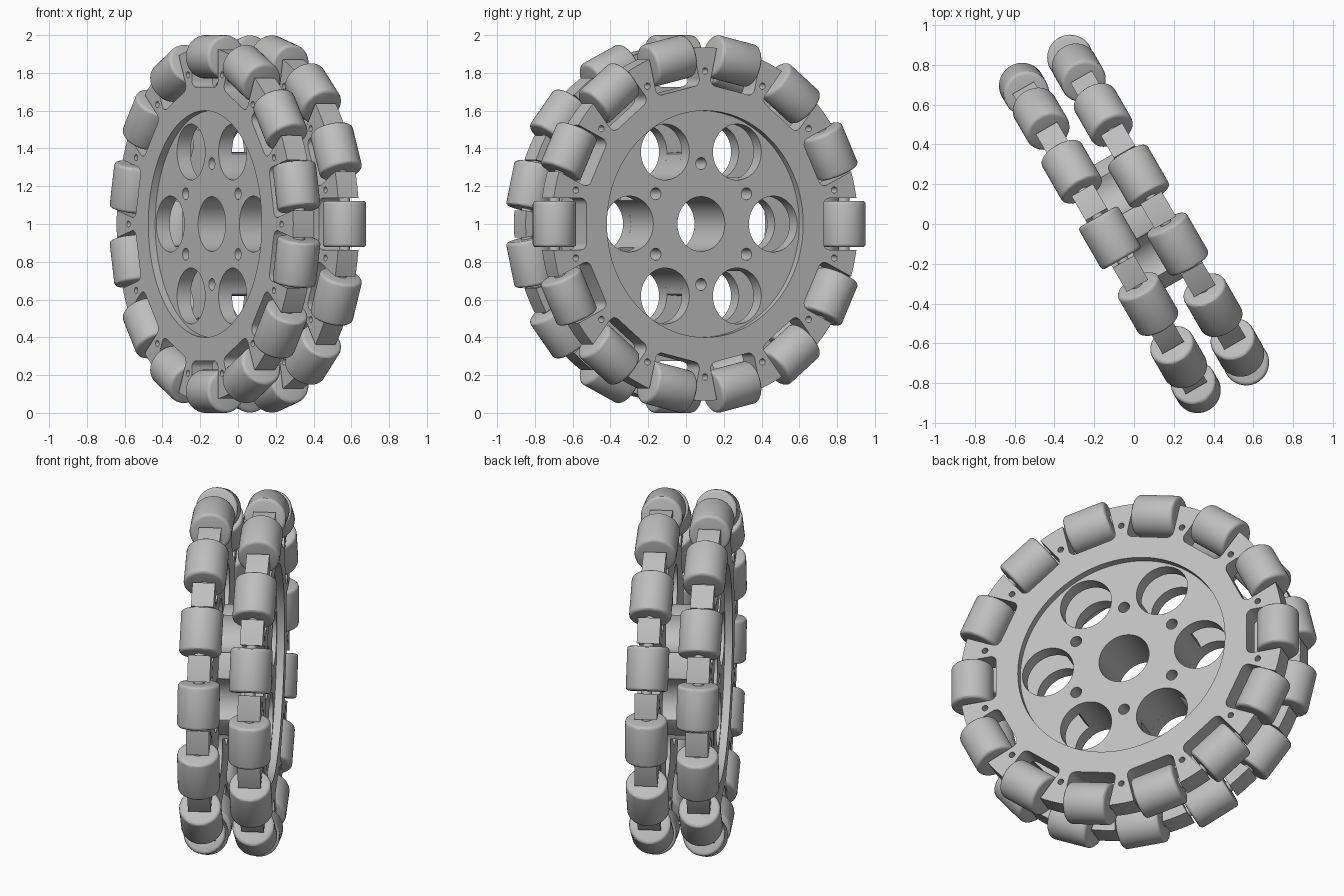
import bpy, bmesh
from math import sin, cos, pi, radians, sqrt
from mathutils import Matrix, Vector

cube = bpy.data.objects.get("Cube")
if cube:
    bpy.data.objects.remove(cube, do_unlink=True)

grey = bpy.data.materials.new("plain_grey")
grey.use_nodes = True
grey.diffuse_color = (0.52, 0.52, 0.52, 1)
grey.node_tree.nodes["Principled BSDF"].inputs["Base Color"].default_value = grey.diffuse_color

# Wheel frame: local X and Y lie in the wheel plane, local Z is the axle
COUNT = 14
PITCH = 2 * pi / COUNT
TURN = radians(60)
across = Vector((-cos(TURN), sin(TURN), 0))
axle = Vector((sin(TURN), cos(TURN), 0))
FRAME = Matrix.Translation((0, 0, 1)) @ Matrix((across, (0, 0, 1), axle)).transposed().to_4x4()

OUTER, RECESS, BORE = 0.935, 0.6, 0.145
HOLE_AT, HOLE_R = 0.44, 0.148
DISC_AT, HALF = 0.14, 0.062
ROLLER_AT, ROLLER_R, ROLLER_LEN = 0.885, 0.115, 0.245


def polar(r, a):
    return (r * cos(a), r * sin(a))


def circle(r, centre=(0, 0), n=32):
    return [(centre[0] + r * cos(2 * pi * i / n), centre[1] + r * sin(2 * pi * i / n)) for i in range(n)]


def finish(mesh):
    mesh.materials.clear()
    mesh.materials.append(grey)
    mesh.shade_smooth()
    mesh.set_sharp_from_angle(angle=radians(30))


def place(name, mesh, matrix):
    ob = bpy.data.objects.new(name, mesh)
    bpy.context.collection.objects.link(ob)
    ob.matrix_world = FRAME @ matrix
    return ob


def plate(name, loops, low, high):
    """Solid between two heights, cut from an outline with holes."""
    curve = bpy.data.curves.new(name, "CURVE")
    curve.dimensions = "2D"
    curve.fill_mode = "BOTH"
    curve.extrude = (high - low) / 2
    for loop in loops:
        spline = curve.splines.new("POLY")
        spline.points.add(len(loop) - 1)
        for point, (x, y) in zip(spline.points, loop):
            point.co = (x, y, 0, 1)
        spline.use_cyclic_u = True
    temp = bpy.data.objects.new(name + "_outline", curve)
    bpy.context.collection.objects.link(temp)
    deps = bpy.context.evaluated_depsgraph_get()
    mesh = bpy.data.meshes.new_from_object(temp.evaluated_get(deps))
    bpy.data.objects.remove(temp, do_unlink=True)
    bm = bmesh.new()
    bm.from_mesh(mesh)
    bmesh.ops.remove_doubles(bm, verts=bm.verts, dist=0.0001)
    bmesh.ops.recalc_face_normals(bm, faces=bm.faces)
    bm.to_mesh(mesh)
    bm.free()
    finish(mesh)
    return place(name, mesh, Matrix.Translation((0, 0, (low + high) / 2)))


def rod(name, radius, length, rounding):
    """Cylinder with rounded end edges."""
    bm = bmesh.new()
    bmesh.ops.create_cone(bm, cap_ends=True, segments=48, radius1=radius, radius2=radius, depth=length)
    if rounding:
        rims = [e for e in bm.edges if abs(e.verts[0].co.z - e.verts[1].co.z) < 0.001]
        bmesh.ops.bevel(bm, geom=rims, offset=rounding, segments=3, profile=0.5, affect="EDGES")
    mesh = bpy.data.meshes.new(name)
    bm.to_mesh(mesh)
    bm.free()
    finish(mesh)
    return mesh


def rim_outline(start):
    """Round outline with a rounded pocket for each roller."""
    half, floor, fillet = 0.137, 0.725, 0.035
    mouth = sqrt(OUTER ** 2 - half ** 2)
    edge = sin(half / OUTER) and half / OUTER
    pocket = [(mouth, -half)]
    corner = [(floor + fillet * (1 - sin(t)), -half + fillet * (1 - cos(t)))
              for t in [i * pi / 8 for i in range(5)]]
    pocket += corner + [(x, -y) for x, y in reversed(corner)] + [(mouth, half)]
    points = []
    for k in range(COUNT):
        a = start + k * PITCH
        points += [(x * cos(a) - y * sin(a), x * sin(a) + y * cos(a)) for x, y in pocket]
        points += [polar(OUTER, a + edge + (PITCH - 2 * edge) * i / 6) for i in range(1, 6)]
    return points


def spacer_outline():
    """Round hub scalloped by the six large holes."""
    points = []
    for i in range(360):
        a = radians(i)
        off = (a + pi / 6) % (pi / 3) - pi / 6
        reach = HOLE_R ** 2 - (HOLE_AT * sin(off)) ** 2
        r = HOLE_AT * cos(off) - sqrt(reach) if reach > 0 else 1
        points.append(polar(min(0.38, r), a))
    return points


# Hole patterns shared by the webs and the spacer
bore = circle(BORE, n=64)
bolt_holes = [circle(0.032, polar(0.32, (k + 0.5) * pi / 3), 20) for k in range(6)]
large_holes = [circle(HOLE_R, polar(HOLE_AT, k * pi / 3), 48) for k in range(6)]

roller_mesh = rod("roller", ROLLER_R, ROLLER_LEN, 0.018)
pin_mesh = rod("roller_pin", 0.03, 0.32, 0)

# Two discs, staggered by half a pitch, each with rim, web, rollers and pins
for side, label, start in ((1, "left", 0), (-1, "right", PITCH / 2)):
    inner, outer = side * (DISC_AT - HALF), side * (DISC_AT + HALF)
    screw_holes = [circle(0.017, polar(0.81, start + (k + 0.5) * PITCH), 16) for k in range(COUNT)]
    plate(label + "_rim", [rim_outline(start), circle(RECESS, n=96)] + screw_holes,
          min(inner, outer), max(inner, outer))
    web_face = outer - side * 0.042
    plate(label + "_web", [circle(RECESS, n=96), bore] + bolt_holes + large_holes,
          min(inner, web_face), max(inner, web_face))
    for k in range(COUNT):
        pose = (Matrix.Translation((0, 0, side * DISC_AT)) @ Matrix.Rotation(start + k * PITCH, 4, "Z")
                @ Matrix.Translation((ROLLER_AT, 0, 0)) @ Matrix.Rotation(pi / 2, 4, "X"))
        place(label + "_roller", roller_mesh, pose)
        place(label + "_roller_pin", pin_mesh, pose)

# Hub spacer joining the discs
plate("hub_spacer", [spacer_outline(), bore] + bolt_holes, HALF - DISC_AT, DISC_AT - HALF)
